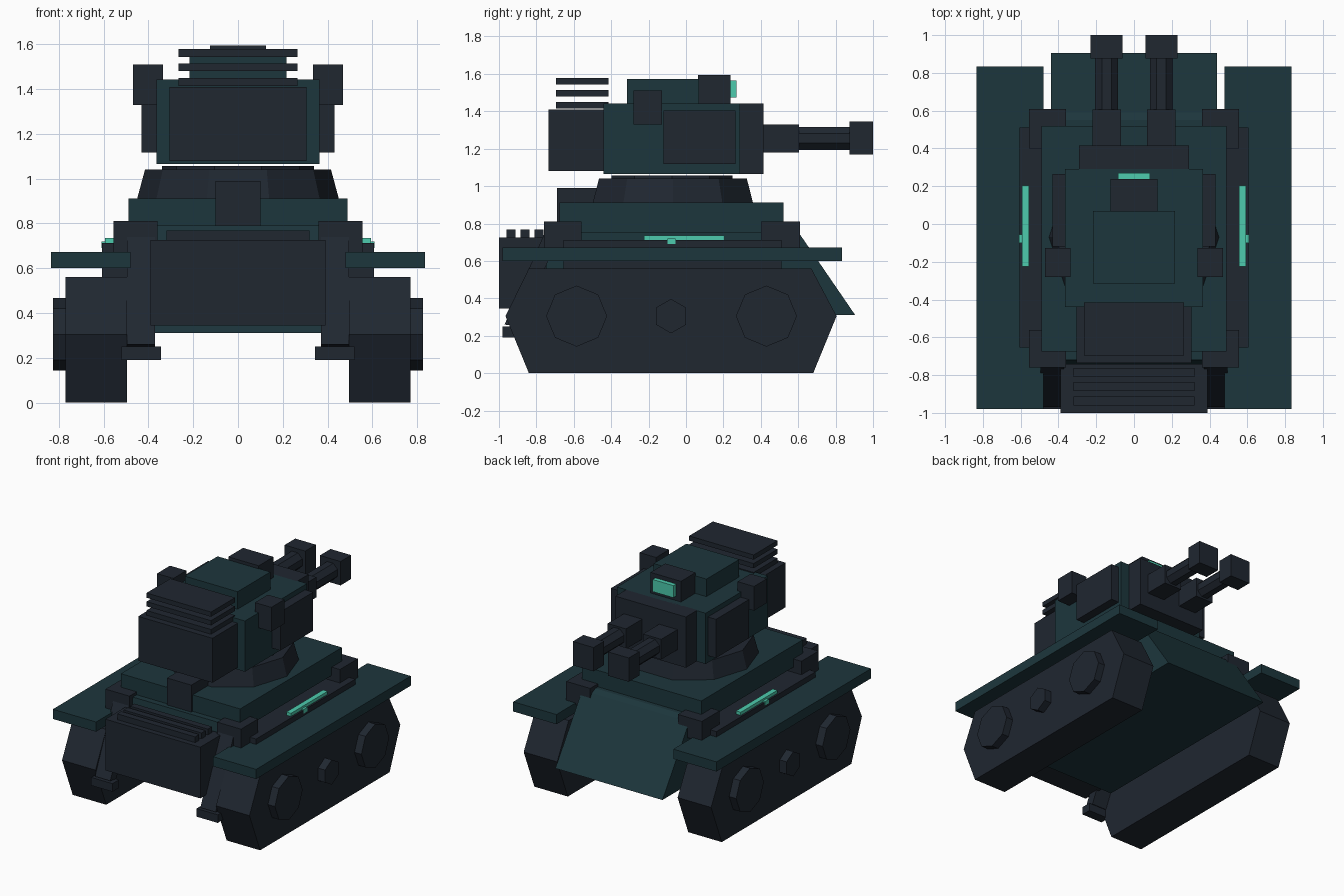
import bpy, bmesh, math
from mathutils import Matrix

if "Cube" in bpy.data.objects:
    bpy.data.objects.remove(bpy.data.objects["Cube"])


def material(name, rgb):
    m = bpy.data.materials.new(name)
    m.diffuse_color = (*rgb, 1)
    m.use_nodes = True
    m.node_tree.nodes["Principled BSDF"].inputs["Base Color"].default_value = m.diffuse_color
    return m


DARK = material("dark_steel", (0.014, 0.020, 0.030))
TEAL = material("teal_armour", (0.012, 0.037, 0.046))
GLOW = material("glow", (0.075, 0.60, 0.42))


def finish(name, bm, mat):
    bmesh.ops.recalc_face_normals(bm, faces=bm.faces)
    me = bpy.data.meshes.new(name)
    bm.to_mesh(me)
    bm.free()
    me.materials.append(mat)
    ob = bpy.data.objects.new(name, me)
    bpy.context.collection.objects.link(ob)
    return ob


def mirror(ob):
    ob.modifiers.new("mirror", 'MIRROR').use_axis[0] = True
    return ob


def box(name, x, y, z, mat=DARK):
    """Box from (min, max) ranges."""
    bm = bmesh.new()
    size = [b - a for a, b in (x, y, z)]
    mid = [(a + b) / 2 for a, b in (x, y, z)]
    bmesh.ops.create_cube(bm, size=1, matrix=Matrix.Translation(mid) @ Matrix.Diagonal((*size, 1)))
    return finish(name, bm, mat)


def cbox(name, half, y, z, mat=DARK):
    return box(name, (-half, half), y, z, mat)


def pair(name, x, y, z, mat=DARK):
    return mirror(box(name, x, y, z, mat))


def extruded(name, profile, x0, x1, mat=DARK):
    """Side (y, z) profile extruded along x."""
    bm = bmesh.new()
    f = bm.faces.new([bm.verts.new((x0, y, z)) for y, z in profile])
    r = bmesh.ops.extrude_face_region(bm, geom=[f])
    verts = [v for v in r['geom'] if isinstance(v, bmesh.types.BMVert)]
    bmesh.ops.translate(bm, verts=verts, vec=(x1 - x0, 0, 0))
    return finish(name, bm, mat)


def cone(name, sides, r1, r2, depth, centre, rot, mat=DARK):
    bm = bmesh.new()
    bmesh.ops.create_cone(bm, cap_ends=True, segments=sides, radius1=r1, radius2=r2,
                          depth=depth, matrix=Matrix.Translation(centre) @ rot)
    return finish(name, bm, mat)


def spin(angle, axis):
    return Matrix.Rotation(math.radians(angle), 4, axis)


# Tracks, wheels and fenders
mirror(extruded("track", [(-0.84, 0), (0.68, 0), (0.805, 0.305), (0.67, 0.56),
                          (-0.84, 0.56), (-0.965, 0.305)], 0.495, 0.77))
for label, y, r, sides, phase in (("rear", -0.585, 0.163, 8, 0), ("front", 0.43, 0.163, 8, 0),
                                  ("middle", -0.08, 0.092, 6, 30)):
    mirror(cone(label + "_wheel", sides, r, r, 0.06, (0.797, y, 0.305), spin(90, 'Y') @ spin(phase, 'Z')))
pair("fender", (0.48, 0.835), (-0.98, 0.835), (0.60, 0.672), TEAL)

# Hull
extruded("lower_hull", [(-0.78, 0.31), (0.905, 0.31), (0.59, 0.77), (0.55, 0.79), (-0.72, 0.79)],
         -0.44, 0.44, TEAL)
cbox("upper_deck", 0.49, (-0.675, 0.52), (0.75, 0.912), TEAL)
pair("sponson", (0.44, 0.607), (-0.655, 0.51), (0.56, 0.712))
for label, y in (("rear", (-0.76, -0.56)), ("front", (0.40, 0.61))):
    pair(label + "_corner_block", (0.36, 0.557), y, (0.66, 0.812))
pair("side_light", (0.555, 0.593), (-0.225, 0.205), (0.712, 0.735), GLOW)
pair("side_light_stem", (0.56, 0.61), (-0.10, -0.055), (0.69, 0.72), GLOW)

# Engine box at the rear of the hull
cbox("engine_box", 0.39, (-1.0, -0.74), (0.345, 0.725))
for i in range(3):
    y = -0.96 + 0.075 * i
    cbox("engine_fin", 0.32, (y, y + 0.048), (0.71, 0.768))
mirror(extruded("rear_strut", [(-0.97, 0.26), (-0.90, 0.25), (-0.68, 0.72), (-0.76, 0.74)], 0.37, 0.495))
pair("tow_block", (0.345, 0.52), (-0.98, -0.905), (0.19, 0.25))
cbox("deck_box", 0.10, (-0.69, -0.47), (0.785, 0.99))

# Turret ring
cone("turret_ring", 10, 0.45, 0.415, 0.13, (0, -0.07, 0.977), spin(90, 'Z'))
cone("turret_bearing", 10, 0.34, 0.34, 0.018, (0, -0.075, 1.047), spin(90, 'Z'))

# Turret
cbox("turret_body", 0.365, (-0.44, 0.29), (1.065, 1.442), TEAL)
cbox("mantlet", 0.29, (0.28, 0.415), (1.065, 1.442))
cbox("turret_bustle", 0.305, (-0.735, -0.43), (1.08, 1.41))
for z in (1.414, 1.480, 1.544):
    cbox("cooling_plate", 0.265, (-0.695, -0.415), (z, z + 0.035))
cbox("roof_hatch", 0.217, (-0.315, 0.07), (1.43, 1.572), TEAL)
cbox("sight_housing", 0.125, (0.065, 0.238), (1.43, 1.595))
cbox("sight_lens", 0.085, (0.235, 0.27), (1.475, 1.565), GLOW)
pair("cheek_armour", (0.35, 0.432), (-0.12, 0.265), (1.118, 1.405))
pair("side_pod", (0.335, 0.47), (-0.28, -0.127), (1.33, 1.51))

# Twin guns
pair("gun_sleeve", (0.07, 0.22), (0.40, 0.605), (1.18, 1.33))
mirror(cone("gun_barrel", 8, 0.066, 0.066, 0.30, (0.145, 0.74, 1.255), spin(90, 'X') @ spin(22.5, 'Z')))
pair("muzzle", (0.06, 0.23), (0.875, 1.0), (1.168, 1.345))
